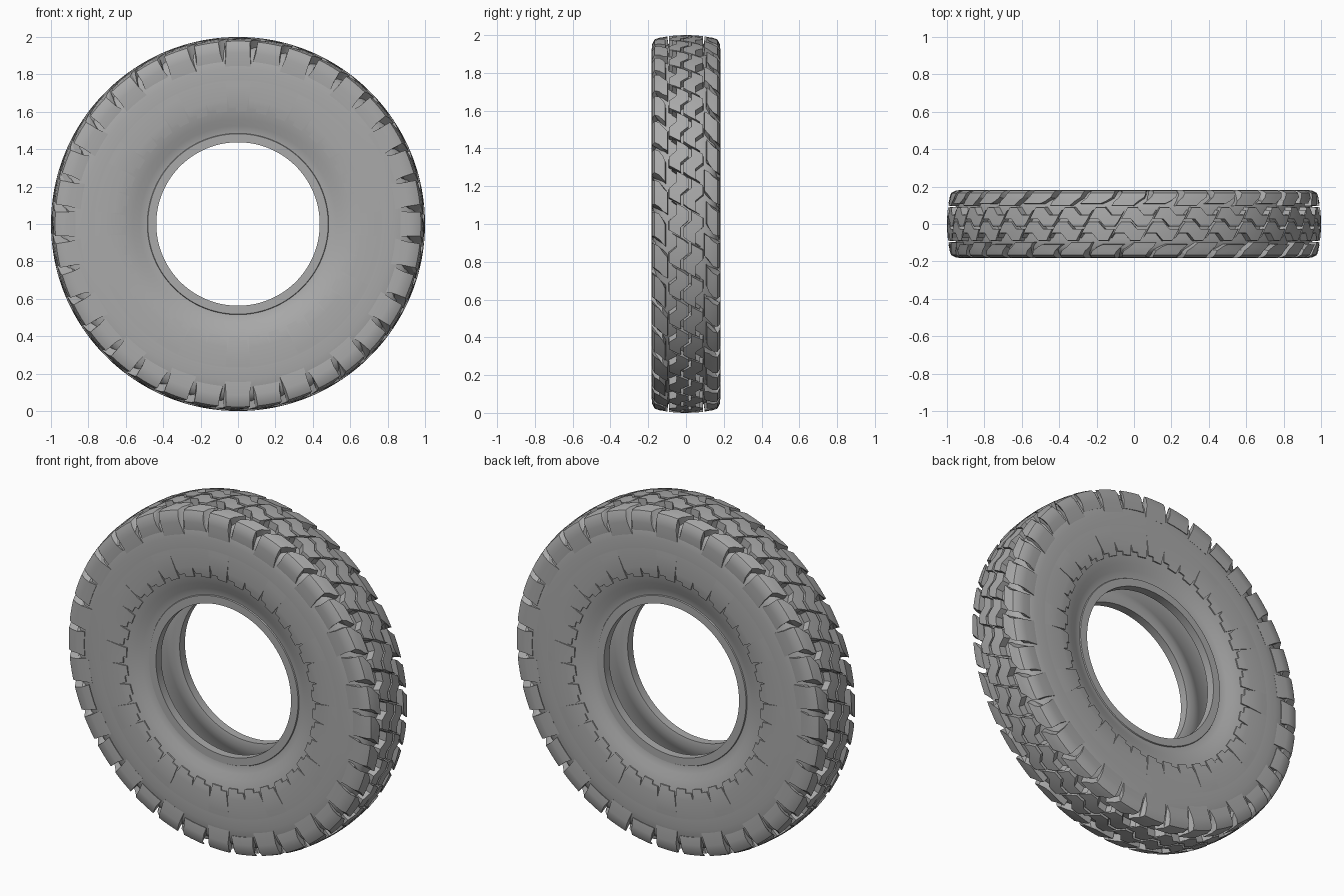
import bpy, bmesh, math

cube = bpy.data.objects.get("Cube")
if cube:
    bpy.data.objects.remove(cube, do_unlink=True)

PITCHES = 36
STEP = 2 * math.pi / PITCHES

rubber = bpy.data.materials.new("grey rubber")
rubber.use_nodes = True
GREY = (0.4, 0.4, 0.4, 1)
rubber.diffuse_color = GREY
rubber.node_tree.nodes["Principled BSDF"].inputs["Base Color"].default_value = GREY


def place(u, y, r):
    """Pitch position, axial position and radius to world space."""
    return (r * math.sin(u * STEP), y, 1 + r * math.cos(u * STEP))


def finish(bm, name, angle):
    bmesh.ops.recalc_face_normals(bm, faces=bm.faces)
    mesh = bpy.data.meshes.new(name)
    bm.to_mesh(mesh)
    bm.free()
    obj = bpy.data.objects.new(name, mesh)
    bpy.context.collection.objects.link(obj)
    mesh.materials.append(rubber)
    bpy.ops.object.select_all(action="DESELECT")
    obj.select_set(True)
    bpy.context.view_layer.objects.active = obj
    bpy.ops.object.shade_smooth_by_angle(angle=math.radians(angle))


def loft(bm, rings, loop=False):
    """Skin closed rings of points; cap the ends unless looped."""
    rows = [[bm.verts.new(p) for p in ring] for ring in rings]
    n = len(rows[0])
    pairs = list(zip(rows, rows[1:])) + ([(rows[-1], rows[0])] if loop else [])
    for a, b in pairs:
        for i in range(n):
            j = (i + 1) % n
            bm.faces.new((a[i], a[j], b[j], b[i]))
    if not loop:
        caps = [bm.faces.new(rows[0]), bm.faces.new(rows[-1])]
        bmesh.ops.triangulate(bm, faces=caps)


def crown(y):
    return 1 - 0.7 * y * y


# Carcass: half section (y, r) from tread centre over the sidewall to the bead
outer = [(0, .958), (.08, .955), (.125, .948), (.15, .932), (.164, .905),
         (.174, .87), (.178, .83), (.18, .78), (.179, .72), (.174, .66),
         (.165, .605), (.152, .56), (.138, .525), (.13, .5), (.128, .485)]
bead = [(.134, .482), (.134, .437), (.085, .437), (.08, .48)]
inner = [(.1, .53), (.135, .6), (.15, .7), (.148, .82), (.125, .9), (.07, .925), (0, .93)]
half = outer + bead + inner
section = half + [(-y, r) for y, r in half[-2:0:-1]]
bm = bmesh.new()
SEG = 4
loft(bm, [[place(k / SEG, y, r) for y, r in section] for k in range(PITCHES * SEG)], True)
finish(bm, "tire_carcass", 32)

# Shoulder lugs: section rows of (y, r, pitch shift, half width)
lug = [(.094, .94, -.36, .36), (.098, .993, -.36, .33), (.122, .989, -.24, .37),
       (.142, .986, -.08, .39), (.166, .978, 0, .38), (.179, .952, 0, .39),
       (.183, .915, 0, .40), (.179, .845, 0, .47), (.13, .88, 0, .42)]
bm = bmesh.new()
for k in range(PITCHES):
    for side in (1, -1):
        rings = []
        for t in (-1, -.33, .33, 1):
            ring = []
            for i, (y, r, shift, w) in enumerate(lug):
                # every second lug reaches less far inward and down the wall
                if k % 2 and i < 2:
                    y += .012
                if k % 2 and i == 7:
                    r += .025
                ring.append(place(side * (k + shift + t * w), side * y, r))
            rings.append(ring)
        loft(bm, rings)
finish(bm, "shoulder_lugs", 25)


# Centre blocks: zigzag strips with slanted ends, one row on each side
def zigzag(u):
    keys = [(0, .02), (.32, .02), (.52, -.02), (.82, -.02), (1, .02)]
    u %= 1
    for (a, ya), (b, yb) in zip(keys, keys[1:]):
        if u <= b:
            return ya + (yb - ya) * (u - a) / (b - a)


bm = bmesh.new()
stations = (.03, .18, .32, .42, .52, .67, .82, .93)
for k in range(PITCHES):
    for side in (1, -1):
        rings = []
        for u in stations:
            g = zigzag(u)
            low, high = g + .005, g + .072
            ring = []
            for y, lift, slant in ((low, 0, 0), (low + .003, 1, 0), ((low + high) / 2, 1, .1),
                                   (high - .003, 1, .2), (high, 0, .2)):
                r = crown(y) if lift else .945
                ring.append(place(side * (k + u + slant - .42), side * y, r))
            rings.append(ring)
        loft(bm, rings)
finish(bm, "centre_tread_blocks", 25)


# Sidewall plates: thin raised segments with a stepped inner edge and slits
def wall(r):
    for (ya, ra), (yb, rb) in zip(outer[5:], outer[6:]):
        if rb <= r <= ra:
            return ya + (yb - ya) * (ra - r) / (ra - rb)


bm = bmesh.new()
for k in range(PITCHES):
    for side in (1, -1):
        slit = .70 if k % 3 == 0 else .66
        for a, b, r0 in ((-.46, .1, .602), (.1, .46, .622)):
            rings = []
            for r, lift in ((r0, .007), (.64, .007), (slit, .005), (.74, .002), (.79, -.001)):
                open_slit = max(0, (slit - r) / (slit - r0))
                lo = -.5 + .07 * open_slit if a < 0 else a
                hi = .5 - .07 * open_slit if b > .2 else b
                y = wall(r)
                top = [place(side * (k + u), side * (y + lift), r)
                       for u in (lo, (lo + hi) / 2, hi)]
                low = [place(side * (k + u), side * (y - .006), r)
                       for u in (hi, (lo + hi) / 2, lo)]
                rings.append(top + low)
            loft(bm, rings)
finish(bm, "sidewall_plates", 30)
